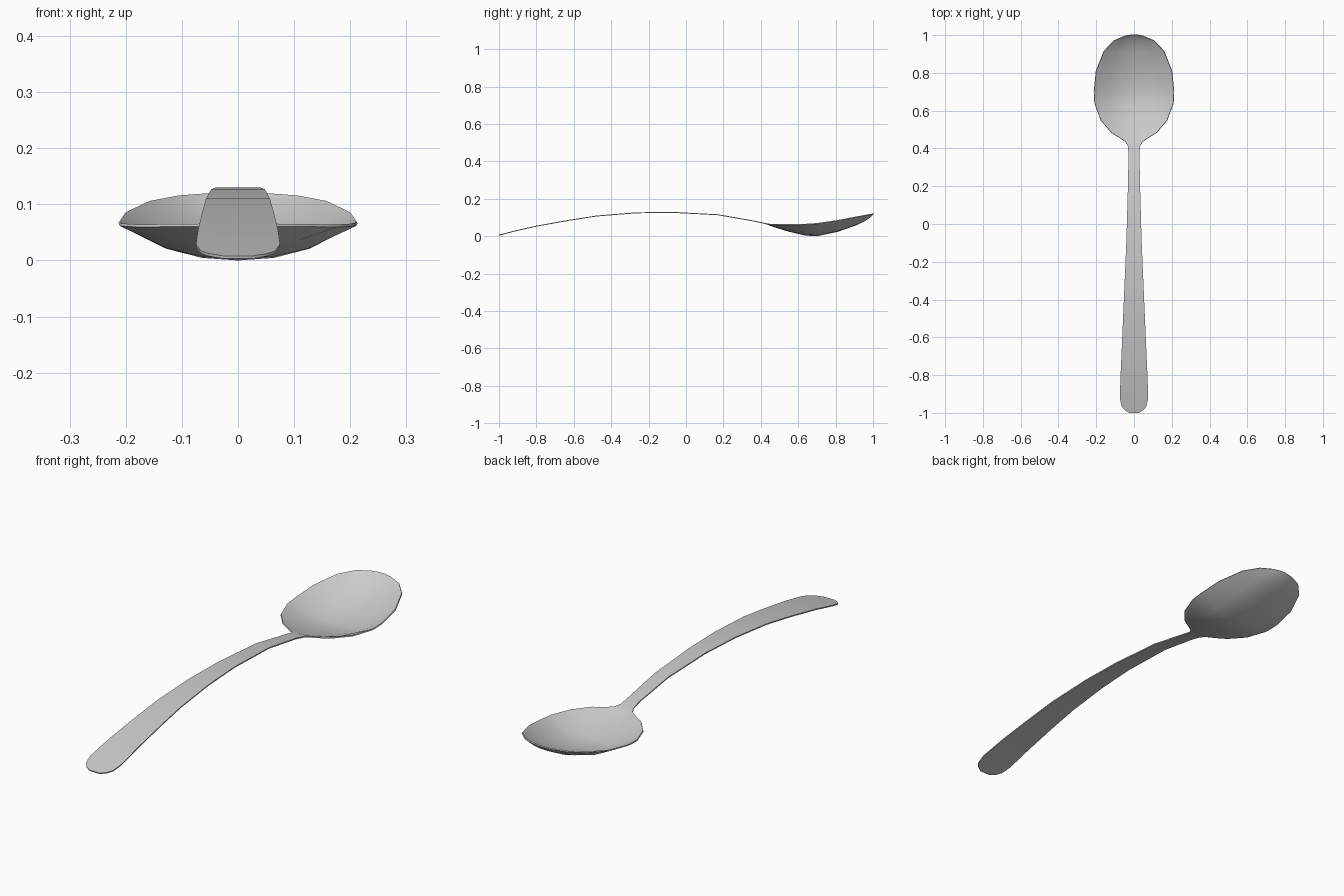
import bpy, bmesh

# Stations along the spoon: y, half width, rim height, bowl depth
stations = [
    (-1.00, 0.025, 0.008, 0), (-0.985, 0.05, 0.012, 0), (-0.965, 0.066, 0.017, 0),
    (-0.92, 0.075, 0.029, 0), (-0.80, 0.071, 0.056, 0), (-0.64, 0.064, 0.085, 0),
    (-0.48, 0.057, 0.110, 0), (-0.27, 0.048, 0.127, 0), (-0.08, 0.040, 0.130, 0),
    (0.17, 0.033, 0.117, 0), (0.36, 0.029, 0.084, 0), (0.41, 0.031, 0.073, 0),
    (0.435, 0.044, 0.068, 0.001), (0.457, 0.075, 0.065, 0.007),
    (0.485, 0.12, 0.065, 0.016), (0.55, 0.175, 0.064, 0.035),
    (0.64, 0.208, 0.066, 0.058), (0.70, 0.211, 0.070, 0.065),
    (0.81, 0.20, 0.086, 0.058), (0.915, 0.158, 0.106, 0.041),
    (0.97, 0.105, 0.116, 0.022), (0.993, 0.05, 0.120, 0.006), (1.00, 0.015, 0.121, 0),
]
# Cross-section: fraction of half width, fraction of depth
half = [(0.3, 0.93), (0.6, 0.68), (1.0, 0.0)]
section = [(-t, d) for t, d in reversed(half)] + [(0, 1)] + half

# Handle and bowl skinned as one sheet
bm = bmesh.new()
rows = [[bm.verts.new((t * w, y, z - d * depth)) for t, d in section]
        for y, w, z, depth in stations]
for a, b in zip(rows, rows[1:]):
    for i in range(len(section) - 1):
        bm.faces.new((a[i], a[i + 1], b[i + 1], b[i]))
mesh = bpy.data.meshes.new("spoon")
bm.to_mesh(mesh)
bm.free()
spoon = bpy.data.objects.new("spoon", mesh)
bpy.context.collection.objects.link(spoon)
bpy.context.view_layer.objects.active = spoon
spoon.select_set(True)

# Thin sheet-metal thickness, downwards
solid = spoon.modifiers.new("thickness", 'SOLIDIFY')
solid.thickness = 0.005
solid.offset = -1
bpy.ops.object.modifier_apply(modifier=solid.name)
bpy.ops.object.shade_smooth_by_angle(angle=0.7)
